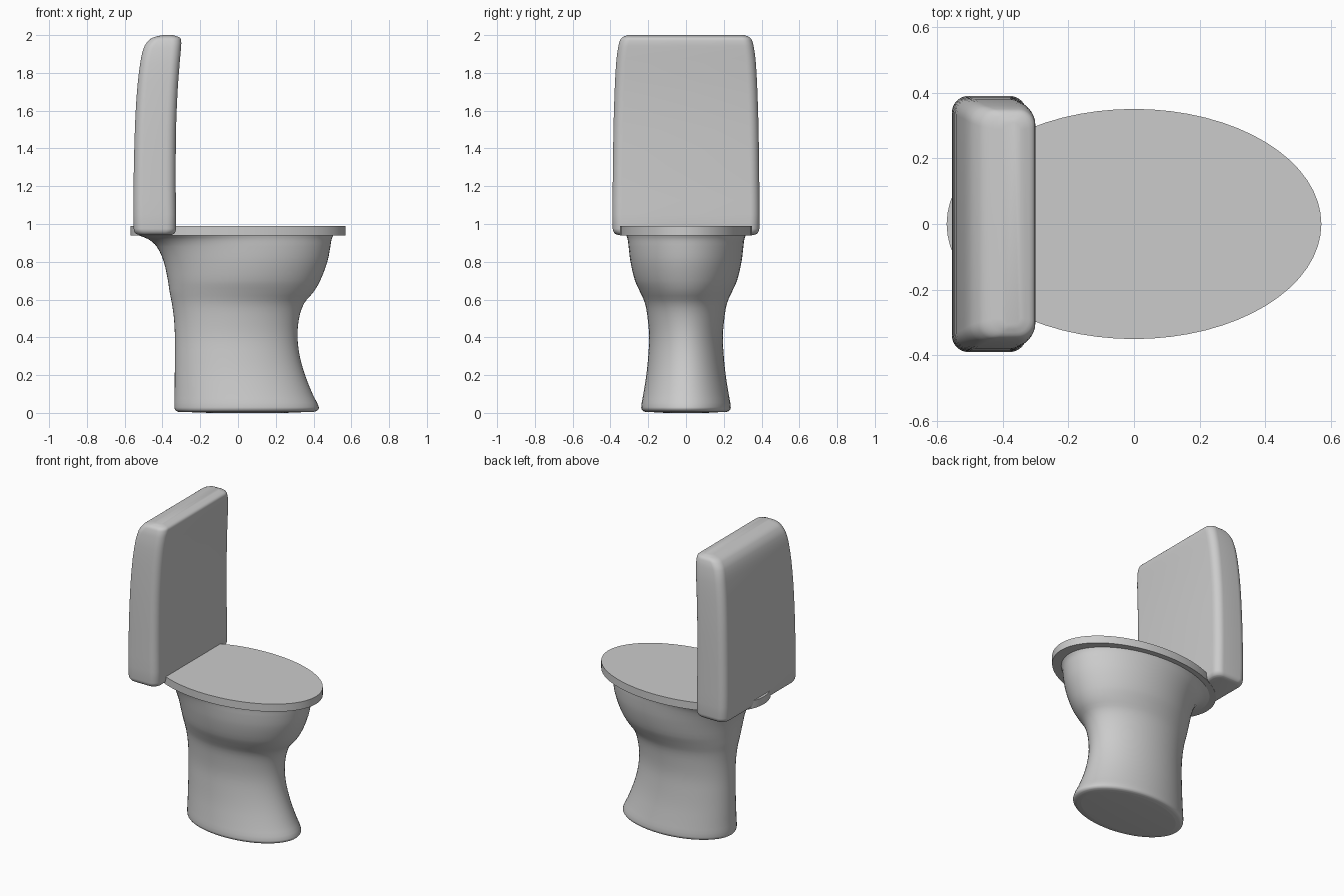
import bpy, bmesh, math

if "Cube" in bpy.data.objects:
    bpy.data.objects.remove(bpy.data.objects["Cube"])


def ellipse(x0, x1, hy, r, n=16):
    cx, a = (x0 + x1) / 2, (x1 - x0) / 2
    angles = [2 * math.pi * i / (4 * n) for i in range(4 * n)]
    return [(cx + a * math.cos(t), hy * math.sin(t)) for t in angles]


def rounded_rect(x0, x1, hy, r, n=8):
    pts = []
    centres = [(x1 - r, hy - r), (x0 + r, hy - r), (x0 + r, -hy + r), (x1 - r, -hy + r)]
    for k, (cx, cy) in enumerate(centres):
        for i in range(n + 1):
            t = math.pi / 2 * (k + i / n)
            pts.append((cx + r * math.cos(t), cy + r * math.sin(t)))
    return pts


def refine(rows, steps):
    """Catmull-Rom spline through the stations."""
    out = []
    for i in range(len(rows) - 1):
        a, b, c, d = rows[max(i - 1, 0)], rows[i], rows[i + 1], rows[min(i + 2, len(rows) - 1)]
        h = c[0] - b[0]
        for s in range(steps):
            t = s / steps
            row = []
            for j in range(len(b)):
                m0 = h * (c[j] - a[j]) / (c[0] - a[0])
                m1 = h * (d[j] - b[j]) / (d[0] - b[0])
                row.append((2*t**3 - 3*t**2 + 1) * b[j] + (t**3 - 2*t**2 + t) * m0
                           + (3*t**2 - 2*t**3) * c[j] + (t**3 - t**2) * m1)
            out.append(row)
    return out + [rows[-1]]


def loft(name, rows, section, steps=1):
    """Skin stacked sections; each row is z, x_min, x_max, half_y, corner radius."""
    bm = bmesh.new()
    rings = []
    for z, x0, x1, hy, r in refine(rows, steps):
        rings.append([bm.verts.new((x, y, z)) for x, y in section(x0, x1, hy, r)])
    n = len(rings[0])
    for lo, hi in zip(rings, rings[1:]):
        for i in range(n):
            j = (i + 1) % n
            bm.faces.new((lo[i], lo[j], hi[j], hi[i]))
    bm.faces.new(rings[0][::-1])
    bm.faces.new(rings[-1])
    bmesh.ops.recalc_face_normals(bm, faces=bm.faces)
    mesh = bpy.data.meshes.new(name)
    bm.to_mesh(mesh)
    bm.free()
    obj = bpy.data.objects.new(name, mesh)
    bpy.context.collection.objects.link(obj)
    bpy.ops.object.select_all(action='DESELECT')
    obj.select_set(True)
    bpy.context.view_layer.objects.active = obj
    bpy.ops.object.shade_smooth_by_angle(angle=math.radians(40))
    return obj


# Pedestal and bowl in one flowing form
bowl = [
    (0.005, -0.315, 0.40, 0.215), (0.012, -0.33, 0.42, 0.23), (0.03, -0.337, 0.428, 0.237),
    (0.10, -0.336, 0.395, 0.226), (0.20, -0.335, 0.355, 0.21), (0.30, -0.334, 0.327, 0.20),
    (0.40, -0.334, 0.315, 0.195), (0.50, -0.339, 0.323, 0.203), (0.58, -0.35, 0.35, 0.217),
    (0.64, -0.362, 0.40, 0.243), (0.70, -0.371, 0.435, 0.27), (0.80, -0.393, 0.473, 0.294),
    (0.88, -0.43, 0.489, 0.304), (0.92, -0.476, 0.496, 0.309), (0.945, -0.54, 0.508, 0.318),
]
loft("bowl_pedestal", [(*row, 0) for row in bowl], ellipse, 3)

# Oval seat lid
loft("seat_lid", [(0.94, -0.57, 0.57, 0.35, 0), (0.99, -0.57, 0.57, 0.35, 0)], ellipse)

# Water tank, curving forward at the top of its back
tank = [
    (0.942, -0.525, -0.352, 0.360, 0.04), (0.95, -0.543, -0.337, 0.378, 0.05),
    (0.975, -0.552, -0.328, 0.388, 0.05), (1.20, -0.553, -0.330, 0.388, 0.05),
    (1.50, -0.546, -0.328, 0.384, 0.05), (1.70, -0.535, -0.320, 0.378, 0.05),
    (1.85, -0.518, -0.309, 0.370, 0.05), (1.93, -0.500, -0.302, 0.360, 0.05),
    (1.97, -0.475, -0.301, 0.350, 0.05), (1.988, -0.448, -0.310, 0.338, 0.045),
    (2.0, -0.400, -0.345, 0.310, 0.025),
]
loft("water_tank", tank, rounded_rect, 3)

# Floor contact under the slightly domed base
loft("base_foot", [(0.0, -0.15, 0.25, 0.11, 0), (0.006, -0.315, 0.40, 0.215, 0)], ellipse)
